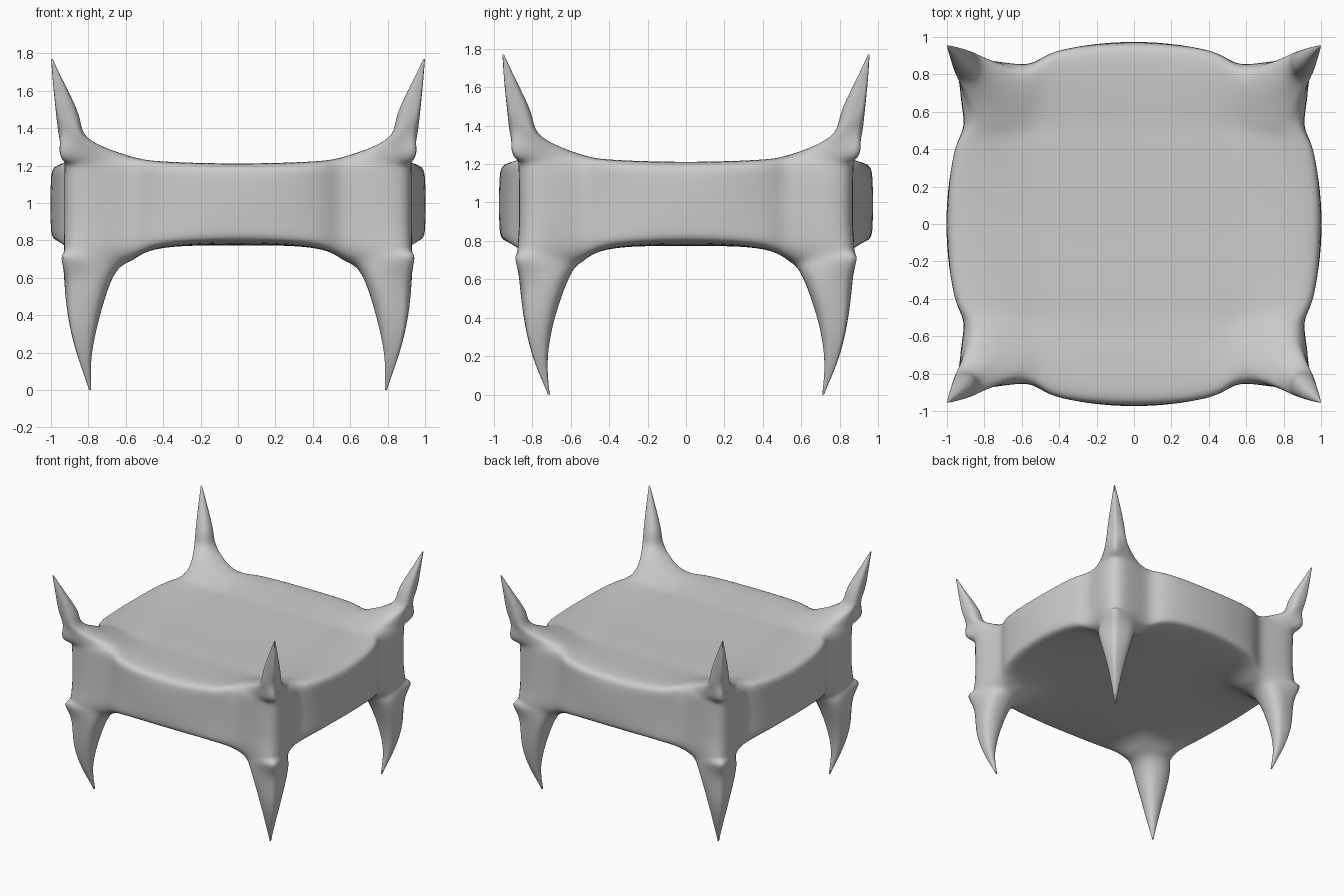
import bpy, bmesh
from mathutils import Vector

if "Cube" in bpy.data.objects:
    bpy.data.objects.remove(bpy.data.objects["Cube"])

# Quarter tables, indexed by distance from the centre line (0 = middle, 3 = rim)
XL, YL = [0, .42, .60, .87], [0, .40, .57, .82]
X_RIM, Y_RIM = [.91, .895, .86, .912], [.88, .86, .815, .862]      # top/bottom rim
X_SIDE, Y_SIDE = [1.0, .955, .91, .90], [.97, .92, .853, .845]     # bulging sides
Z_TOP = [[1.195, 1.197, 1.20, 1.21], [1.197, 1.20, 1.205, 1.222],
         [1.20, 1.205, 1.22, 1.25], [1.21, 1.222, 1.25, 1.21]]
Z_BOT = [[.775, .775, .775, .79], [.775, .77, .76, .765],
         [.775, .76, .71, .70], [.79, .765, .70, .75]]
# Spike sections: z, inner x, outer x, inner y, outer y
HORN = [(1.34, .80, .942, .755, .90), (1.46, .853, .962, .81, .92),
        (1.62, .922, .982, .88, .94), (1.77, .992, .999, .948, .955)]
LEG = [(.62, .672, .912, .615, .852), (.40, .745, .897, .69, .832),
       (.20, .784, .857, .722, .792), (.07, .788, .817, .718, .745),
       (0, .786, .795, .709, .718)]
N = 3


def sgn(v):
    return (v > 0) - (v < 0)


def slab_point(i, j, k):
    a, b = abs(i), abs(j)
    if k in (0, 3):
        x = X_RIM[b] if a == N else XL[a]
        y = Y_RIM[a] if b == N else YL[b]
        z = (Z_TOP if k == 3 else Z_BOT)[a][b]
    else:
        x = X_SIDE[b] if a == N else XL[a]
        y = Y_SIDE[a] if b == N else YL[b]
        z = .87 if k == 1 else 1.12
    return Vector((sgn(i) * x, sgn(j) * y, z))


bm = bmesh.new()
crease = bm.edges.layers.float.new("crease_edge")
verts = {}


def vert(i, j, k):
    if (i, j, k) not in verts:
        verts[i, j, k] = bm.verts.new(slab_point(i, j, k))
    return verts[i, j, k]


def set_crease(v1, v2, value):
    e = bm.edges.get((v1, v2))
    if e:
        e[crease] = value


# Seat slab: top and bottom grids, corner cells left open for the spikes
for i in range(-N, N):
    for j in range(-N, N):
        if i in (-N, N - 1) and j in (-N, N - 1):
            continue
        for k in (0, 3):
            bm.faces.new([vert(i, j, k), vert(i + 1, j, k),
                          vert(i + 1, j + 1, k), vert(i, j + 1, k)])
# Seat slab: four sides
for t in range(-N, N):
    for k in range(3):
        for s in (-N, N):
            bm.faces.new([vert(t, s, k), vert(t + 1, s, k),
                          vert(t + 1, s, k + 1), vert(t, s, k + 1)])
            bm.faces.new([vert(s, t, k), vert(s, t + 1, k),
                          vert(s, t + 1, k + 1), vert(s, t, k + 1)])


def spike(sx, sy, k, rings):
    # corners: inner-inner, outer-inner, outer-outer, inner-outer
    prev = [vert(sx * a, sy * b, k) for a, b in ((2, 2), (3, 2), (3, 3), (2, 3))]
    for z, x0, x1, y0, y1 in rings:
        hx, hy = (x1 - x0) / 2, (y1 - y0) / 2
        xi, yi = x0 + .2 * hx, y0 + .2 * hy
        xo, yo = x1 - .1 * hx, y1 - .1 * hy
        ring = [bm.verts.new((sx * x, sy * y, z))
                for x, y in ((xi, yi), (xo, yi), (x1, y1), (xi, yo))]
        for n in range(4):
            m = (n + 1) % 4
            bm.faces.new([prev[n], prev[m], ring[m], ring[n]])
        set_crease(prev[2], ring[2], .5)
        prev = ring
    bm.faces.new(prev)
    for n in range(4):
        set_crease(prev[n], prev[(n + 1) % 4], 1.0)


# Horns and legs at the four corners
for sx in (-1, 1):
    for sy in (-1, 1):
        spike(sx, sy, 3, HORN)
        spike(sx, sy, 0, LEG)

bmesh.ops.recalc_face_normals(bm, faces=bm.faces)
mesh = bpy.data.meshes.new("stool")
bm.to_mesh(mesh)
bm.free()
stool = bpy.data.objects.new("horned_stool", mesh)
bpy.context.collection.objects.link(stool)
mesh.polygons.foreach_set("use_smooth", [True] * len(mesh.polygons))
sub = stool.modifiers.new("smooth", 'SUBSURF')
sub.levels = sub.render_levels = 3

# Push the cage outward until the smoothed surface passes through the drawn points
target = [v.co.copy() for v in mesh.vertices]
for step in range(6):
    bpy.context.view_layer.update()
    ev = stool.evaluated_get(bpy.context.evaluated_depsgraph_get())
    done = [ev.data.vertices[n].co.copy() for n in range(len(target))]
    for v, t, d in zip(mesh.vertices, target, done):
        v.co += t - d
    mesh.update()
    stool.update_tag()
